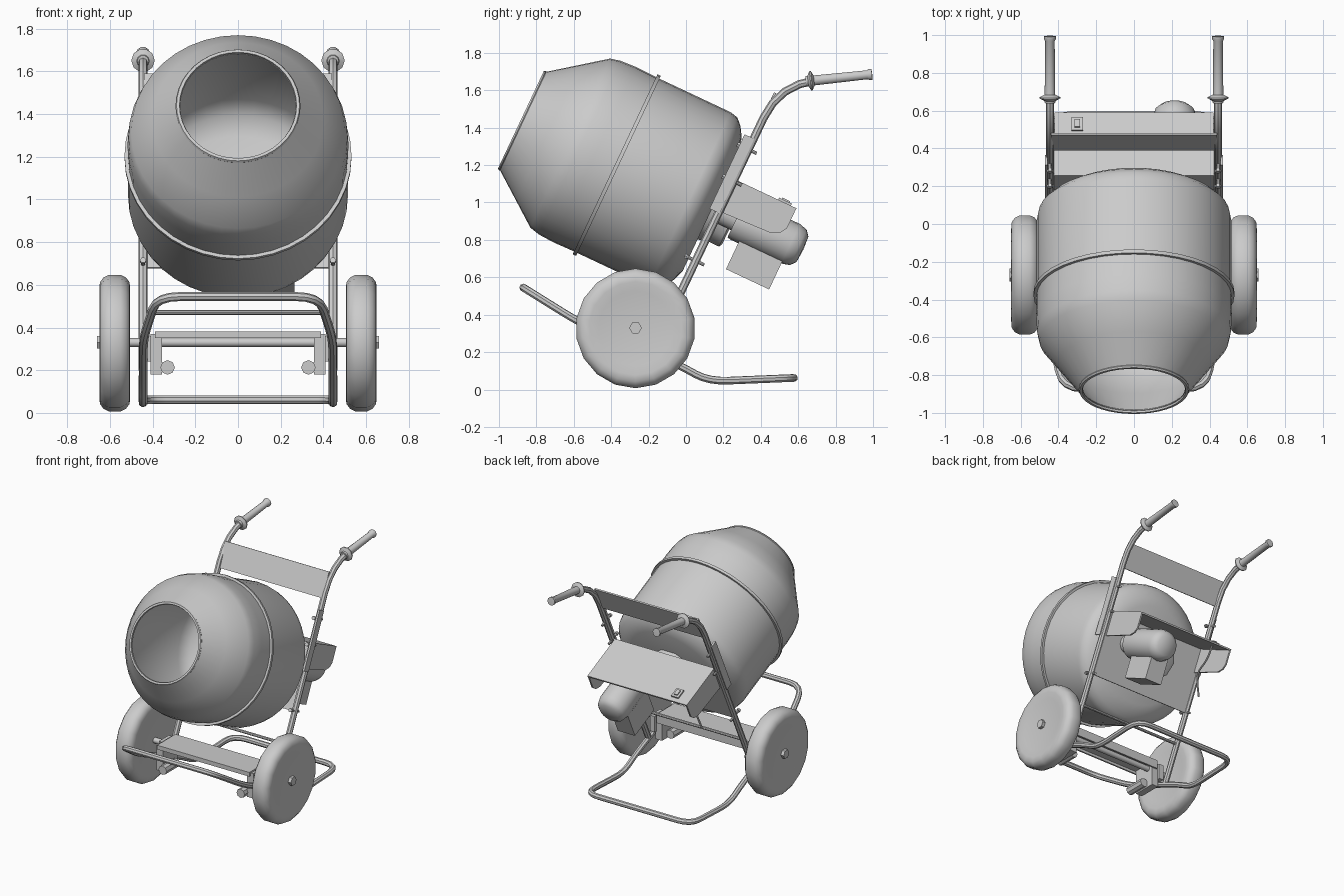
import bpy, bmesh, math
from mathutils import Matrix, Vector

if "Cube" in bpy.data.objects:
    bpy.data.objects.remove(bpy.data.objects["Cube"])

# Tilted drum frame: local y runs backwards along the drum axis, local z up the drum
M = Matrix.Translation((0, -0.37, 1.2)) @ Matrix.Rotation(math.radians(-25.2), 4, 'X')
AXIS = M @ Matrix.Rotation(math.radians(90), 4, 'X')      # z points out of the mouth
I = Matrix.Identity(4)


def finish(bm, name, mat=I):
    bmesh.ops.recalc_face_normals(bm, faces=bm.faces)
    bm.transform(mat)
    me = bpy.data.meshes.new(name)
    bm.to_mesh(me)
    bm.free()
    ob = bpy.data.objects.new(name, me)
    bpy.context.collection.objects.link(ob)
    return ob


def box(name, lo, hi, mat=I):
    bm = bmesh.new()
    bmesh.ops.create_cube(bm, size=1)
    for v in bm.verts:
        v.co = [(a + b) / 2 + c * (b - a) for a, b, c in zip(lo, hi, v.co)]
    return finish(bm, name, mat)


def lathe(name, profile, mat, seg):
    bm = bmesh.new()
    vs = [bm.verts.new((r, 0, z)) for r, z in profile]
    es = [bm.edges.new(p) for p in zip(vs, vs[1:])]
    bmesh.ops.spin(bm, geom=vs + es, cent=(0, 0, 0), axis=(0, 0, 1),
                   angle=math.tau, steps=seg, use_merge=False)
    bmesh.ops.remove_doubles(bm, verts=bm.verts, dist=1e-5)
    return finish(bm, name, mat)


def rod(name, a, b, r, seg=12, mat=I):
    a, b = mat @ Vector(a), mat @ Vector(b)
    d = b - a
    m = Matrix.Translation(a) @ d.to_track_quat('Z', 'Y').to_matrix().to_4x4()
    return lathe(name, [(0, 0), (r, 0), (r, d.length), (0, d.length)], m, seg)


def prism(name, pts, x0, x1, mat=I):
    bm = bmesh.new()
    f = bm.faces.new([bm.verts.new((x0, *p)) for p in pts])
    ext = bmesh.ops.extrude_face_region(bm, geom=[f])['geom']
    bmesh.ops.translate(bm, vec=(x1 - x0, 0, 0),
                        verts=[g for g in ext if isinstance(g, bmesh.types.BMVert)])
    return finish(bm, name, mat)


def tube(name, pts, r, fillet=0.1, cyclic=False):
    pts = [Vector(p) for p in pts]
    n, path = len(pts), []
    for i, p in enumerate(pts):
        if not cyclic and i in (0, n - 1):
            path.append(p)
            continue
        q, s = pts[i - 1] - p, pts[(i + 1) % n] - p
        a = p + q.normalized() * min(fillet, q.length * 0.45)
        b = p + s.normalized() * min(fillet, s.length * 0.45)
        path += [a * (1 - t) ** 2 + p * 2 * t * (1 - t) + b * t * t for t in (0, .25, .5, .75, 1)]
    cu = bpy.data.curves.new(name, 'CURVE')
    cu.dimensions = '3D'
    cu.bevel_depth, cu.bevel_resolution, cu.use_fill_caps = r, 2, True
    sp = cu.splines.new('POLY')
    sp.points.add(len(path) - 1)
    for v, p in zip(sp.points, path):
        v.co = (*p, 1)
    sp.use_cyclic_u = cyclic
    ob = bpy.data.objects.new(name, cu)
    bpy.context.collection.objects.link(ob)
    return ob


# Hollow drum with mouth bead and seam ring
lathe('drum', [(0, -.56), (.36, -.56), (.42, -.54), (.47, -.51), (.505, -.475), (.515, -.43),
               (.515, 0), (.518, .13), (.513, .22), (.5, .275), (.4, .408), (.285, .561),
               (.27, .555), (.385, .4), (.485, .265), (.5, .2), (.5, -.43), (.45, -.5),
               (.36, -.54), (0, -.54)], AXIS, 40)
lathe('mouth_bead', [(.272, .55), (.29, .55), (.293, .558), (.288, .567), (.274, .567), (.272, .55)], AXIS, 40)
lathe('seam_ring', [(.51, -.01), (.532, -.01), (.532, .01), (.51, .01)], AXIS, 40)
lathe('drum_hub', [(.19, -.55), (.17, -.6), (.17, -.68), (.15, -.69), (0, -.69)], AXIS, 10)

# Closed tube loop: front bar, side rails, rear foot
side = [(.38, -.87, .545), (.443, -.56, .352), (.445, -.035, .13), (.445, .12, .043), (.445, .577, .062)]
tube('base_loop', side + [(-x, y, z) for x, y, z in reversed(side)], .021, .11, True)
rod('cross_rod', (-.44, -.05, .47), (.44, -.05, .47), .011, 8)

# Axle, channel beam
rod('axle', (-.64, -.27, .33), (.64, -.27, .33), .021, 12)
box('beam_top', (-.39, -.42, .37), (.39, -.2, .382))
for y in (-.42, -.212):
    box('beam_lip', (-.39, y, .315 if y > -.3 else .35), (.39, y + .012, .38))

# Sheet plate, motor tray and top cross panel
box('back_plate', (-.43, .6, -.29), (.43, .612, .2), M)
box('tray_top', (-.42, .6, .188), (.42, .968, .2), M)
box('top_panel', (-.44, .595, .52), (.44, .607, .71), M)
flap = [(.61, .195), (.967, .195), (.967, .08), (.945, .045), (.9, .022), (.61, .01)]

for s in (-1, 1):
    X = .445 * s
    # Main side tube with handle, grip and collar
    tube('side_tube', [(X, .99, 1.685), (X, .5, 1.632), (X, -.18, .2)], .022, .2)
    g = Matrix.Translation((X, .64, 1.648)) @ Vector((0, .35, .037)).to_track_quat('Z', 'Y').to_matrix().to_4x4()
    lathe('grip', [(0, 0), (.027, 0), (.03, .012), (.055, .025), (.055, .032), (.028, .045),
                   (.025, .33), (.031, .34), (.031, .356), (0, .358)], g, 10)
    # Angle strip and bolts
    box('angle_strip', (X + s * .012, .548, 0), (X + s * .027, .606, .44), M)
    for u in (.375, .187, -.284):
        rod('bolt_shank', (X, .545, u), (X, .65, u), .009, 8, M)
        rod('bolt_head', (X, .535, u), (X, .55, u), .015, 6, M)
    prism('tray_flap', flap, s * .408, s * .42, M)
    # Wheel with hex axle nut
    w = Matrix.Translation((0, -.27, .327)) @ Matrix.Rotation(math.radians(90 * s), 4, 'Y')
    lathe('wheel', [(0, .515), (.2, .515), (.25, .505), (.285, .508), (.308, .525), (.32, .55),
                    (.32, .605), (.308, .63), (.285, .647), (.25, .65), (.2, .64), (0, .635)], w, 18)
    rod('axle_nut', (s * .63, -.27, .33), (s * .66, -.27, .33), .034, 6)
    # Axle bracket and lower peg
    box('axle_bracket', (s * .383 - .027, -.4, .18), (s * .383 + .027, -.22, .37))
    box('rail_bracket', (s * .425 - .02, -.32, .24), (s * .425 + .02, -.2, .36))
    rod('peg', (s * .33, -.44, .213), (s * .33, -.28, .213), .034, 8)
    rod('peg_pin', (s * .33, -.34, .213), (s * .4, -.34, .213), .018, 8)

# Motor, gear box
motor = M @ Matrix.Translation((.215, 0, .015)) @ Matrix.Rotation(math.radians(-90), 4, 'X')
lathe('motor', [(0, .61), (.07, .61), (.07, .7), (.113, .7), (.117, .72), (.117, 1.02), (.105, 1.065),
                (.075, 1.09), (0, 1.095)], motor, 20)
box('motor_box', (.12, .765, -.255), (.265, 1.02, 0), M)

# Switch and cable
box('switch_base', (-.33, .86, .195), (-.27, .935, .212), M)
box('switch_key', (-.315, .875, .212), (-.285, .92, .22), M)
tube('cable', [M @ Vector(p) for p in ((-.31, .88, .19), (-.31, .87, .08), (-.3, .8, -.03), (-.35, .84, -.19))],
     .007, .08)

# Convert tubes to meshes and smooth the round parts
bpy.ops.object.select_all(action='SELECT')
bpy.context.view_layer.objects.active = bpy.data.objects['drum']
bpy.ops.object.convert(target='MESH')
bpy.ops.object.shade_smooth_by_angle(angle=math.radians(40))
